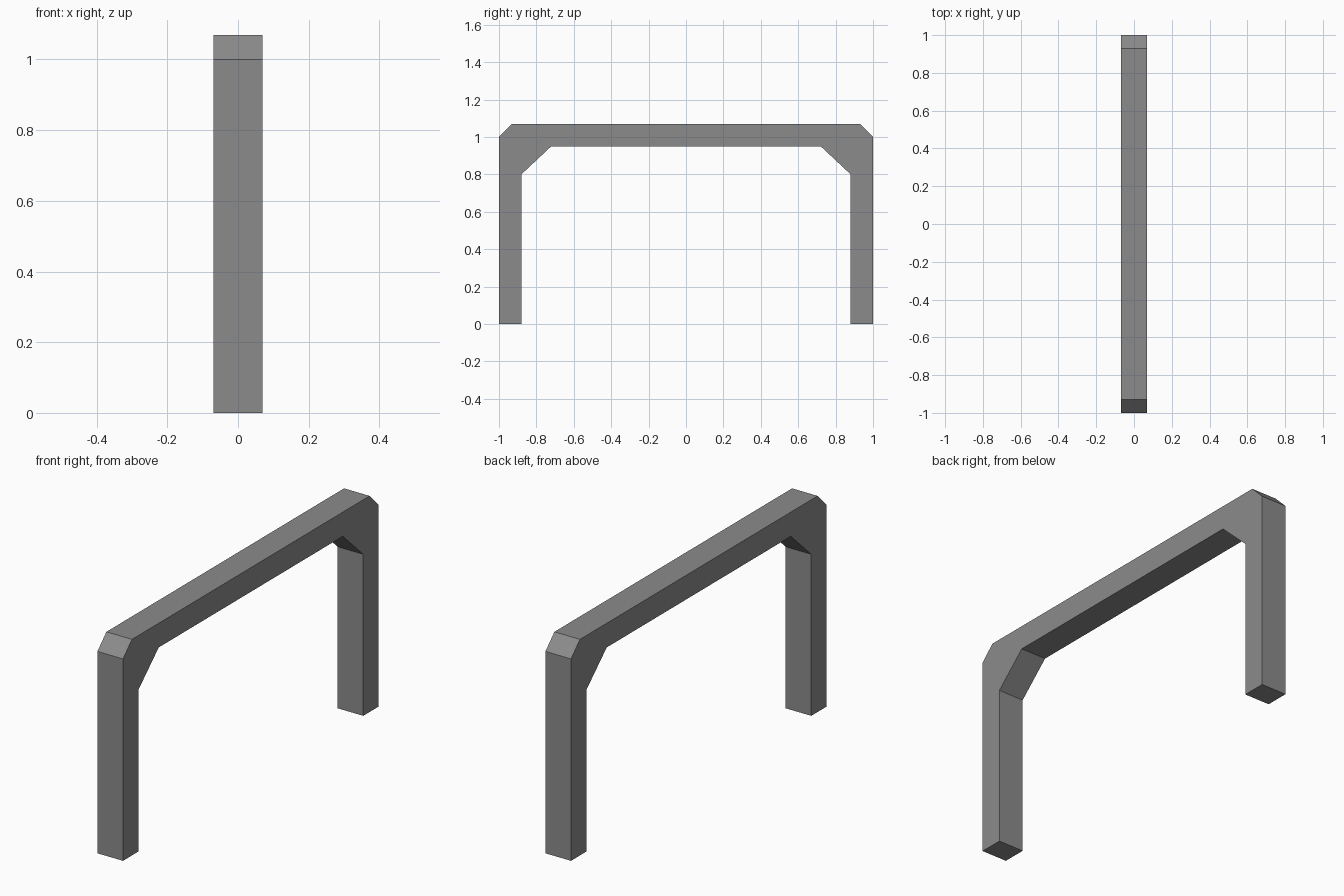
import bpy
import bmesh
from mathutils import Vector

cube = bpy.data.objects.get("Cube")
if cube:
    bpy.data.objects.remove(cube, do_unlink=True)

HALF_WIDTH = 0.07

# Plain grey material
grey = bpy.data.materials.new("grey")
grey.use_nodes = True
colour = (0.26, 0.26, 0.26, 1)
grey.diffuse_color = colour
grey.node_tree.nodes["Principled BSDF"].inputs["Base Color"].default_value = colour

# Half outline of the arch in (y, z): outer foot, bevelled corner, braced inner corner, inner foot
outer = [(1, 0), (1, 1), (0.93, 1.07)]
inner = [(0.72, 0.95), (0.88, 0.8), (0.88, 0)]


def mirrored(points):
    return [(-y, z) for y, z in reversed(points)]


outline = outer + mirrored(outer) + mirrored(inner) + inner

# Extrude the full outline across the beam width
bm = bmesh.new()
side = bm.faces.new([bm.verts.new((-HALF_WIDTH, y, z)) for y, z in outline])
extruded = bmesh.ops.extrude_face_region(bm, geom=[side], use_keep_orig=True)
moved = [v for v in extruded["geom"] if isinstance(v, bmesh.types.BMVert)]
bmesh.ops.translate(bm, verts=moved, vec=Vector((2 * HALF_WIDTH, 0, 0)))
bmesh.ops.recalc_face_normals(bm, faces=bm.faces[:])

mesh = bpy.data.meshes.new("arch_frame")
bm.to_mesh(mesh)
bm.free()
mesh.materials.append(grey)
arch = bpy.data.objects.new("arch_frame", mesh)
bpy.context.collection.objects.link(arch)
